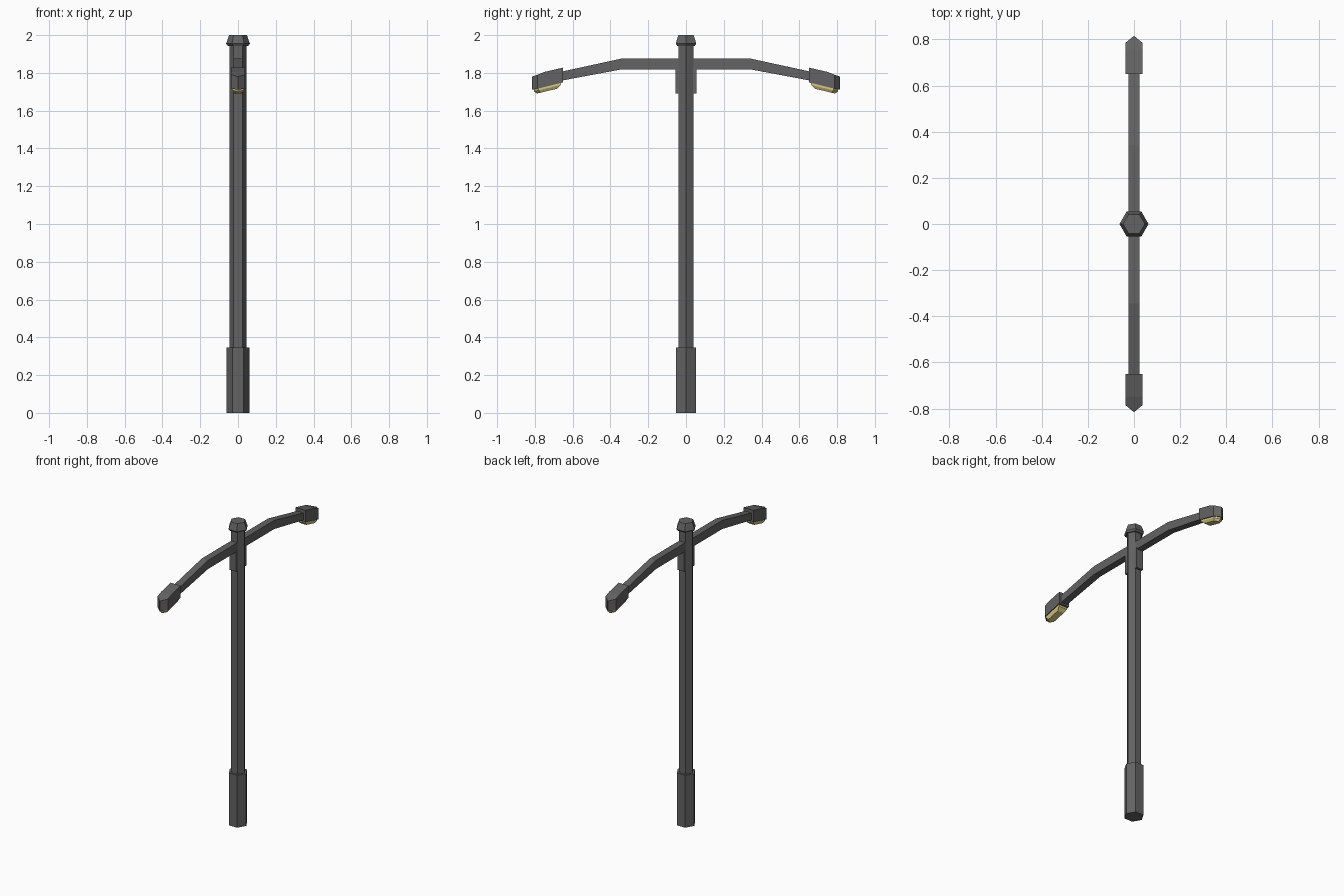
import bpy, bmesh
from math import cos, sin, pi

cube = bpy.data.objects.get("Cube")
if cube:
    bpy.data.objects.remove(cube, do_unlink=True)


def material(name, rgb, roughness):
    mat = bpy.data.materials.new(name)
    mat.use_nodes = True
    mat.diffuse_color = (*rgb, 1)
    shader = mat.node_tree.nodes["Principled BSDF"]
    shader.inputs["Base Color"].default_value = (*rgb, 1)
    shader.inputs["Roughness"].default_value = roughness
    return mat


grey = material("dark grey metal", (0.125, 0.125, 0.125), 0.7)
yellow = material("pale yellow glass", (0.72, 0.6, 0.25), 0.5)


def loft(name, rings, mat, mirrored=False):
    """Skin matching rings of points into a closed flat-shaded solid."""
    bm = bmesh.new()
    loops = [[bm.verts.new(p) for p in ring] for ring in rings]
    for a, b in zip(loops, loops[1:]):
        for i in range(len(a)):
            j = (i + 1) % len(a)
            bm.faces.new((a[i], a[j], b[j], b[i]))
    bm.faces.new(loops[0])
    bm.faces.new(loops[-1])
    bmesh.ops.recalc_face_normals(bm, faces=bm.faces)
    mesh = bpy.data.meshes.new(name)
    bm.to_mesh(mesh)
    bm.free()
    mesh.materials.append(mat)
    obj = bpy.data.objects.new(name, mesh)
    bpy.context.collection.objects.link(obj)
    if mirrored:
        mod = obj.modifiers.new("Mirror", "MIRROR")
        mod.use_axis = (False, True, False)
    return obj


def hexagon(radius, z):
    return [(radius * cos(i * pi / 3), radius * sin(i * pi / 3), z) for i in range(6)]


def hex_column(name, steps):
    return loft(name, [hexagon(r, z) for r, z in steps], grey)


def section(half_width, y, low, high):
    w = half_width
    return [(-w, y, low), (w, y, low), (w, y, high), (-w, y, high)]


# Six-sided column: base, shaft and tapered cap
hex_column("base", [(0.06, 0), (0.06, 0.345)])
hex_column("pole", [(0.046, 0.3), (0.046, 1.96)])
hex_column("cap", [(0.054, 1.943), (0.063, 1.955), (0.047, 2.0)])

# Bracket block through the pole under the arms
loft("bracket", [section(0.025, y, 1.69, 1.825) for y in (-0.055, 0.055)], grey)

# Bent arms, one on each side
loft("arm", [section(0.023, 0, 1.818, 1.875),
             section(0.023, 0.345, 1.818, 1.875),
             section(0.023, 0.68, 1.755, 1.802)], grey, True)

# Pointed lamp heads that droop toward the tip
loft("lamp_head", [section(0.037, 0.65, 1.75, 1.828),
                   section(0.037, 0.75, 1.725, 1.805),
                   section(0.037, 0.785, 1.717, 1.791),
                   section(0.001, 0.815, 1.711, 1.78)], grey, True)


# Tapered glass under each head, following its slope
def glass_ring(half_width, back, shoulder, tip, drop):
    w = half_width
    plan = [(-w, back), (w, back), (w, shoulder), (0, tip), (-w, shoulder)]
    return [(x, y, 1.757 - 0.24 * (y - 0.65) - drop) for x, y in plan]


loft("lamp_glass", [glass_ring(0.032, 0.66, 0.782, 0.806, 0),
                    glass_ring(0.031, 0.662, 0.78, 0.804, 0.018),
                    glass_ring(0.022, 0.682, 0.77, 0.79, 0.033)], yellow, True)
